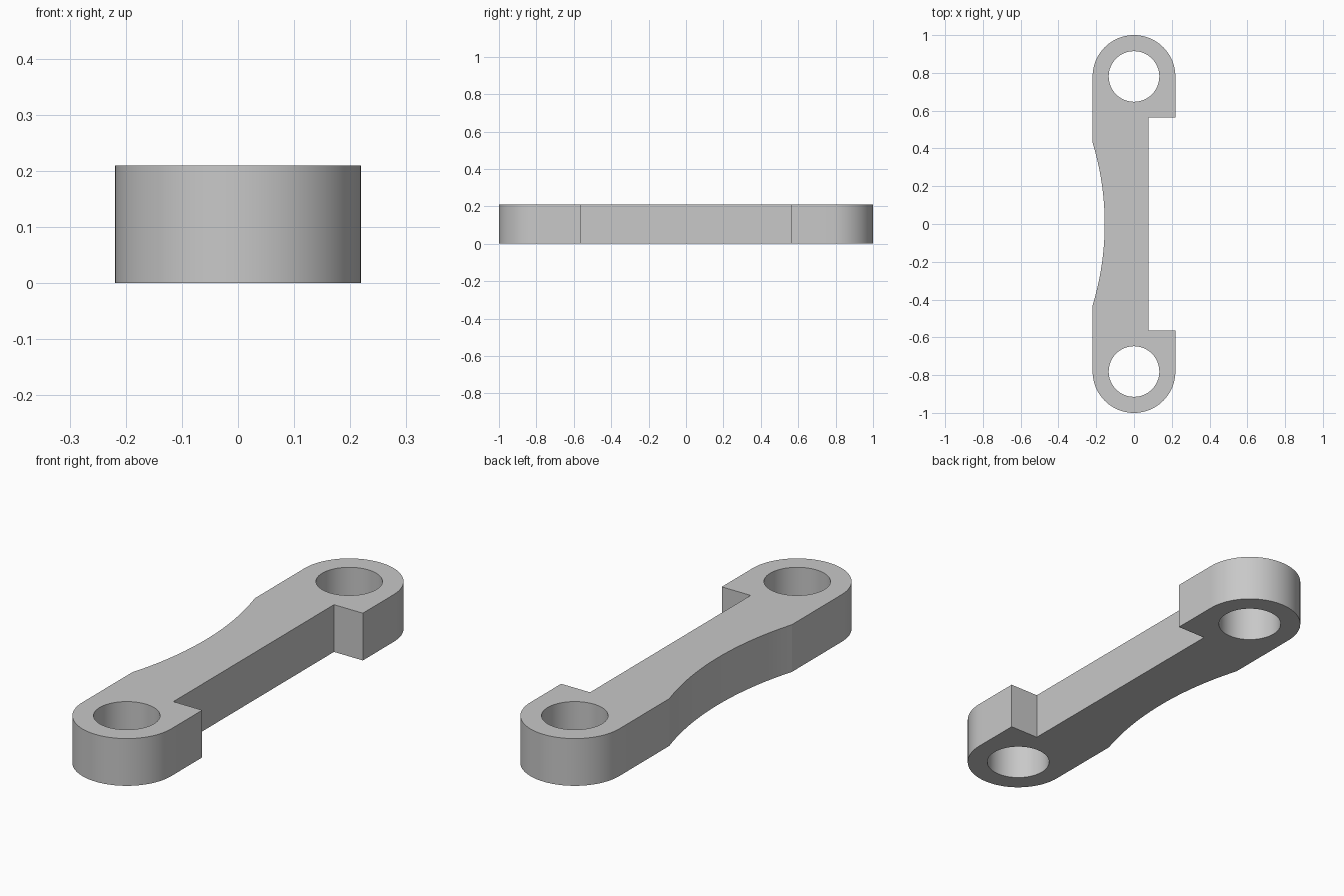
import bpy
import bmesh
import math

if "Cube" in bpy.data.objects:
    bpy.data.objects.remove(bpy.data.objects["Cube"], do_unlink=True)

HEIGHT = 0.21
END_R = 0.219        # rounded end radius
END_Y = 1 - END_R    # hole centre distance
HOLE_R = 0.134
STEP_X, STEP_Y = 0.077, 0.564
WAIST_Y, WAIST_DEPTH = 0.43, 0.064


def arc(cx, cy, r, start, end, steps):
    """Points along an arc, angles in radians, both ends included."""
    angles = [start + (end - start) * i / steps for i in range(steps + 1)]
    return [(cx + r * math.cos(a), cy + r * math.sin(a)) for a in angles]


def add_loop(bm, points):
    verts = [bm.verts.new((x, y, 0)) for x, y in points]
    return [bm.edges.new((v, verts[i - 1])) for i, v in enumerate(verts)]


# Outline: rounded ends, stepped notch on one side, shallow waist on the other
waist_r = (WAIST_Y ** 2 + WAIST_DEPTH ** 2) / (2 * WAIST_DEPTH)
sweep = math.asin(WAIST_Y / waist_r)
waist_cx = -END_R + WAIST_DEPTH - waist_r
outline = arc(0, END_Y, END_R, 0, math.pi, 40)
outline += arc(waist_cx, 0, waist_r, sweep, -sweep, 24)
outline += arc(0, -END_Y, END_R, math.pi, 2 * math.pi, 40)
outline += [(END_R, -STEP_Y), (STEP_X, -STEP_Y), (STEP_X, STEP_Y), (END_R, STEP_Y)]

# Fill the profile around both holes and extrude it
bm = bmesh.new()
edges = add_loop(bm, outline)
for side in (-1, 1):
    edges += add_loop(bm, arc(0, side * END_Y, HOLE_R, 0, 2 * math.pi, 64)[:-1])
bmesh.ops.triangle_fill(bm, use_beauty=True, edges=edges, normal=(0, 0, 1))
result = bmesh.ops.extrude_face_region(bm, geom=bm.faces[:], use_keep_orig=True)
top = [g for g in result["geom"] if isinstance(g, bmesh.types.BMVert)]
bmesh.ops.translate(bm, verts=top, vec=(0, 0, HEIGHT))
bmesh.ops.recalc_face_normals(bm, faces=bm.faces[:])

mesh = bpy.data.meshes.new("link_arm")
bm.to_mesh(mesh)
bm.free()
link = bpy.data.objects.new("link_arm", mesh)
bpy.context.collection.objects.link(link)

# Grey material
grey = bpy.data.materials.new("light_grey")
grey.use_nodes = True
color = (0.58, 0.58, 0.58, 1)
grey.diffuse_color = color
grey.node_tree.nodes["Principled BSDF"].inputs["Base Color"].default_value = color
mesh.materials.append(grey)

# Smooth curved walls, crisp corners
bpy.ops.object.select_all(action="DESELECT")
link.select_set(True)
bpy.context.view_layer.objects.active = link
bpy.ops.object.shade_smooth_by_angle(angle=math.radians(12))
